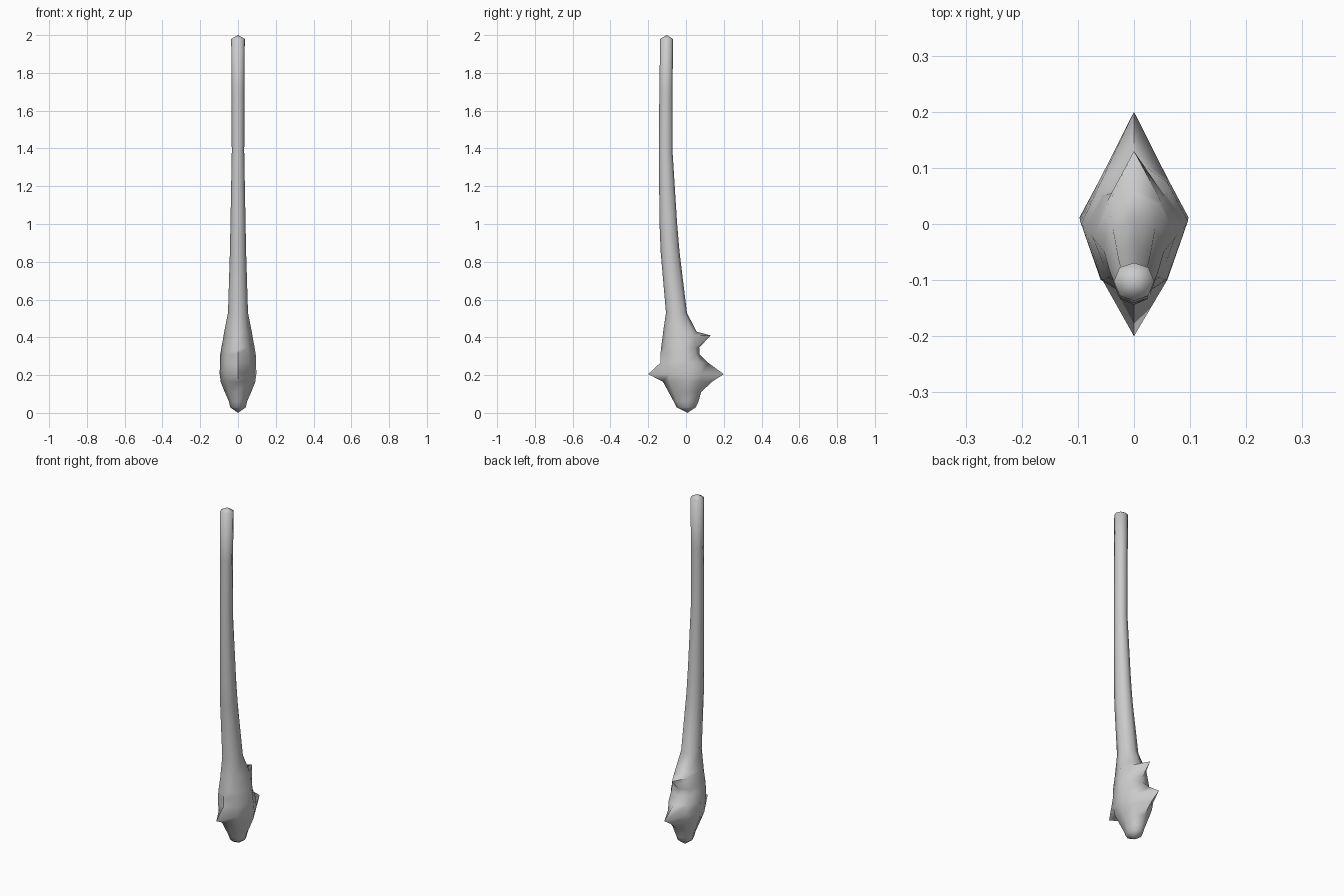
import bpy, bmesh

# rings: z, half width, side y, front y, back y
RINGS = [
    (0.03, 0.042, 0.005, -0.050, 0.052),
    (0.06, 0.048, 0.005, -0.065, 0.066),
    (0.11, 0.070, 0.008, -0.092, 0.080),
    (0.165, 0.092, 0.012, -0.122, 0.098),
    (0.205, 0.097, 0.012, -0.130, 0.105),
    (0.265, 0.096, 0.005, -0.136, 0.098),
    (0.31, 0.094, 0.000, -0.135, 0.072),
    (0.345, 0.088, -0.008, -0.132, 0.070),
    (0.41, 0.076, -0.020, -0.123, 0.064),
    (0.43, 0.073, -0.025, -0.121, 0.056),
    (0.53, 0.053, -0.050, -0.106, 0.005),
    (0.85, 0.043, -0.085, -0.134, -0.034),
    (1.00, 0.040, -0.093, -0.140, -0.047),
    (1.38, 0.033, -0.107, -0.144, -0.071),
    (1.70, 0.034, -0.106, -0.141, -0.071),
    (1.98, 0.036, -0.102, -0.137, -0.069),
]
# thorn tips: ring height -> y of the pulled point
FRONT_THORN = {0.205: -0.20}
BACK_THORN = {0.205: 0.20, 0.265: 0.118, 0.165: 0.138, 0.41: 0.13}

bm = bmesh.new()


def ring(z, rx, yc, yf, yb):
    k = 0.71 if z > 0.5 else 0.62
    df, db = yc + (yf - yc) * 0.74, yc + (yb - yc) * 0.74
    pts = [(0, FRONT_THORN.get(z, yf)), (rx * k, df), (rx, yc), (rx * k, db),
           (0, BACK_THORN.get(z, yb)), (-rx * k, db), (-rx, yc), (-rx * k, df)]
    return [bm.verts.new((x, y, z)) for x, y in pts]


# lofted body and shaft
loops = [ring(*r) for r in RINGS]
for a, b in zip(loops, loops[1:]):
    for i in range(8):
        j = (i + 1) % 8
        bm.faces.new((a[i], a[j], b[j], b[i]))

# slightly pointed ends
for loop, tip in ((loops[0], (0, 0.008, 0.0)), (loops[-1], (0, -0.102, 2.0))):
    v = bm.verts.new(tip)
    for i in range(8):
        bm.faces.new((loop[i], loop[(i + 1) % 8], v))

bmesh.ops.recalc_face_normals(bm, faces=bm.faces)
me = bpy.data.meshes.new("thorny_club")
bm.to_mesh(me)
bm.free()
club = bpy.data.objects.new("thorny_club", me)
bpy.context.collection.objects.link(club)
bpy.context.view_layer.objects.active = club
club.select_set(True)
bpy.ops.object.shade_smooth_by_angle(angle=1.05)
